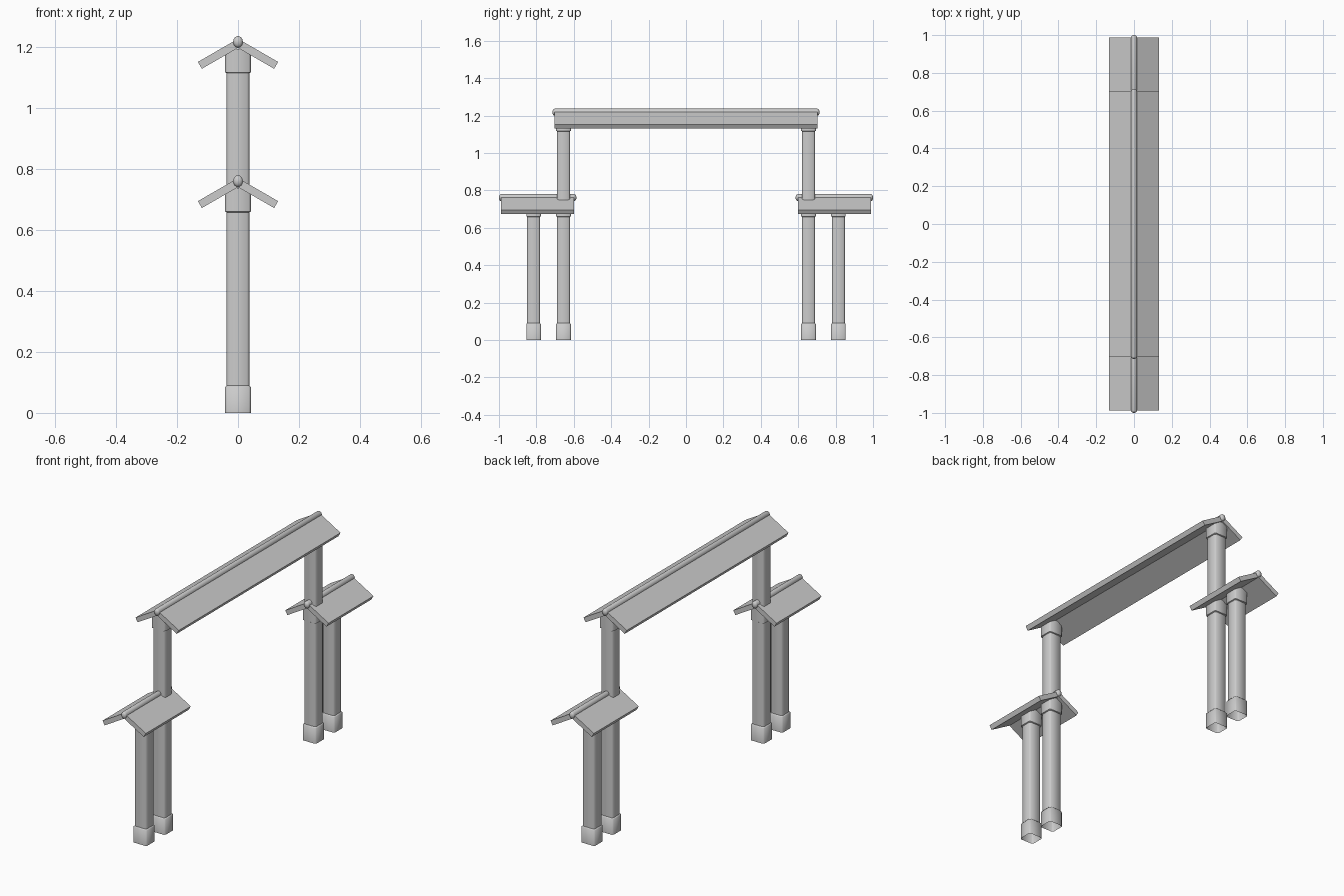
import bpy
import bmesh
from math import cos, sin, pi, radians

cube = bpy.data.objects.get("Cube")
if cube:
    bpy.data.objects.remove(cube, do_unlink=True)

grey = bpy.data.materials.new("plain grey")
grey.use_nodes = True
colour = (0.6, 0.6, 0.6, 1)
grey.diffuse_color = colour
grey.node_tree.nodes["Principled BSDF"].inputs["Base Color"].default_value = colour

TIER_DROP = 0.457          # height between the two roof tiers
HIGH_RIDGE = 1.228
LOW_RIDGE = HIGH_RIDGE - TIER_DROP


def finish(name, bm, smooth=True):
    mesh = bpy.data.meshes.new(name)
    bm.to_mesh(mesh)
    bm.free()
    mesh.materials.append(grey)
    obj = bpy.data.objects.new(name, mesh)
    bpy.context.collection.objects.link(obj)
    if smooth:
        bpy.ops.object.select_all(action='DESELECT')
        obj.select_set(True)
        bpy.context.view_layer.objects.active = obj
        bpy.ops.object.shade_smooth_by_angle(angle=radians(50))
    return obj


def loft(bm, rings):
    """Join equal-sized loops of points with quads."""
    loops = [[bm.verts.new(p) for p in ring] for ring in rings]
    n = len(loops[0])
    for low, high in zip(loops, loops[1:]):
        for i in range(n):
            j = (i + 1) % n
            bm.faces.new((low[i], low[j], high[j], high[i]))
    return loops


def square_ring(y, z, hx, hy, c=0.007):
    """Chamfered rectangle around a post axis."""
    pts = [(hx, -hy + c), (hx, hy - c), (hx - c, hy), (-hx + c, hy),
           (-hx, hy - c), (-hx, -hy + c), (-hx + c, -hy), (hx - c, -hy)]
    return [(px, y + py, z) for px, py in pts]


def sleeve(name, y, sections):
    """Square tube through (height, grow) sections, open below."""
    bm = bmesh.new()
    loops = loft(bm, [square_ring(y, z, 0.037 + g, 0.034 + g) for z, g in sections])
    bm.faces.new(loops[-1])
    finish(name, bm)


def post(name, y, ridges):
    top = max(ridges) - 0.034
    sleeve(name + "_shaft", y, [(0.08, 0), (top, 0)])
    sleeve(name + "_base", y, [(0, 0.005), (0.084, 0.005), (0.09, 0)])
    for i, ridge in enumerate(ridges):
        low = ridge - 0.113
        sleeve(f"{name}_collar_{i + 1}", y,
               [(low, 0), (low + 0.003, 0.005), (ridge - 0.033, 0.005)])


def roof(name, y0, y1, ridge):
    # Gabled slab
    slope, length, thick = radians(30), 0.152, 0.026
    ex, ez = length * cos(slope), ridge - length * sin(slope)
    ix, iz = ex - thick * sin(slope), ez - thick * cos(slope)
    outline = [(0, ridge), (-ex, ez), (-ix, iz), (0, ridge - thick / cos(slope)),
               (ix, iz), (ex, ez)]
    bm = bmesh.new()
    front, back = loft(bm, [[(x, y, z) for x, z in outline] for y in (y0, y1)])
    for end in (front, back):
        bm.faces.new((end[0], end[1], end[2], end[3]))
        bm.faces.new((end[0], end[3], end[4], end[5]))
    bmesh.ops.recalc_face_normals(bm, faces=bm.faces)
    finish(name + "_slab", bm, smooth=False)

    # Ridge pole with domed ends
    def oval(y, k):
        return [(0.016 * k * cos(a), y, ridge - 0.01 + 0.019 * k * sin(a))
                for a in (2 * pi * i / 16 for i in range(16))]
    bulge = [radians(d) for d in (5, 25, 45, 65, 90)]
    rings = [oval(y0 - 0.012 * cos(a), sin(a)) for a in bulge]
    rings += [oval(y1 + 0.012 * cos(a), sin(a)) for a in reversed(bulge)]
    bm = bmesh.new()
    loops = loft(bm, rings)
    for end in (loops[0], loops[-1]):
        bm.faces.new(end)
    bmesh.ops.recalc_face_normals(bm, faces=bm.faces)
    finish(name + "_ridge", bm)


# Tall crossing roof, then a mirrored pair of posts and low roof at each end
roof("high_roof", -0.702, 0.702, HIGH_RIDGE)
for side, s in (("front", -1), ("back", 1)):
    post(side + "_tall_post", s * 0.655, [LOW_RIDGE, HIGH_RIDGE])
    post(side + "_short_post", s * 0.815, [LOW_RIDGE])
    ends = sorted((s * 0.598, s * 0.988))
    roof(side + "_low_roof", ends[0], ends[1], LOW_RIDGE)
